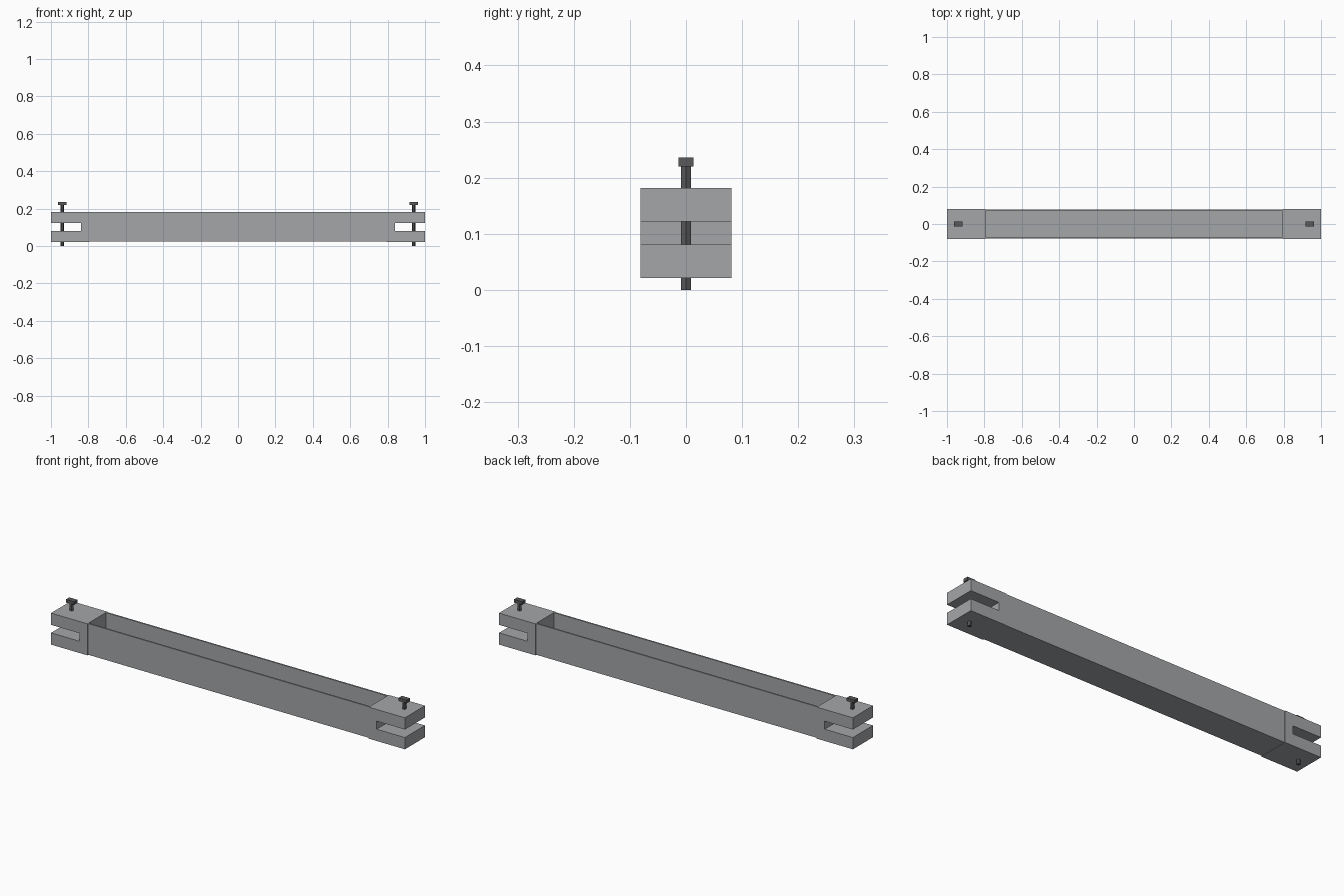
import bpy
import bmesh
import math

cube = bpy.data.objects.get("Cube")
if cube:
    bpy.data.objects.remove(cube, do_unlink=True)


def material(name, color):
    m = bpy.data.materials.new(name)
    m.use_nodes = True
    m.diffuse_color = color
    m.node_tree.nodes["Principled BSDF"].inputs["Base Color"].default_value = color
    return m


steel = material("light steel", (0.37, 0.38, 0.39, 1))
dark = material("dark steel", (0.1, 0.1, 0.105, 1))


def finish(bm, name, mat):
    bmesh.ops.recalc_face_normals(bm, faces=bm.faces)
    mesh = bpy.data.meshes.new(name)
    bm.to_mesh(mesh)
    bm.free()
    mesh.materials.append(mat)
    ob = bpy.data.objects.new(name, mesh)
    bpy.context.collection.objects.link(ob)


def extrude_profile(name, points, move, mat):
    """Extrude a closed 3D outline along a vector."""
    bm = bmesh.new()
    face = bm.faces.new([bm.verts.new(p) for p in points])
    ext = bmesh.ops.extrude_face_region(bm, geom=[face])
    verts = [v for v in ext["geom"] if isinstance(v, bmesh.types.BMVert)]
    bmesh.ops.translate(bm, verts=verts, vec=move)
    finish(bm, name, mat)


BOTTOM, TOP = 0.021, 0.182
HALF = 0.081          # half depth of the end blocks
INNER = 0.795         # inner end of the end blocks

# Open-topped channel beam
w, wi, floor = 0.077, 0.069, 0.029
low = BOTTOM + 0.002
section = [(-w, low), (w, low), (w, TOP), (wi, TOP),
           (wi, floor), (-wi, floor), (-wi, TOP), (-w, TOP)]
extrude_profile("channel_beam", [(-INNER, y, z) for y, z in section],
                (2 * INNER, 0, 0), steel)

for side, s in (("left", 1), ("right", -1)):
    # Slotted fork block
    fork = [(INNER, BOTTOM), (1, BOTTOM), (1, 0.081), (0.84, 0.081),
            (0.84, 0.122), (1, 0.122), (1, TOP), (INNER, TOP)]
    extrude_profile(side + "_fork_block", [(s * x, -HALF, z) for x, z in fork],
                    (0, 2 * HALF, 0), steel)

    # Six-sided pin with a flat rectangular head
    x0 = s * 0.94
    ring = [(x0 + 0.01 * math.cos(i * math.pi / 3),
             0.01 * math.sin(i * math.pi / 3), 0) for i in range(6)]
    extrude_profile(side + "_pin_shank", ring, (0, 0, 0.221), dark)
    head = [(x0 + a * 0.023, b * 0.0135, 0.22)
            for a, b in ((-1, -1), (1, -1), (1, 1), (-1, 1))]
    extrude_profile(side + "_pin_head", head, (0, 0, 0.016), dark)
